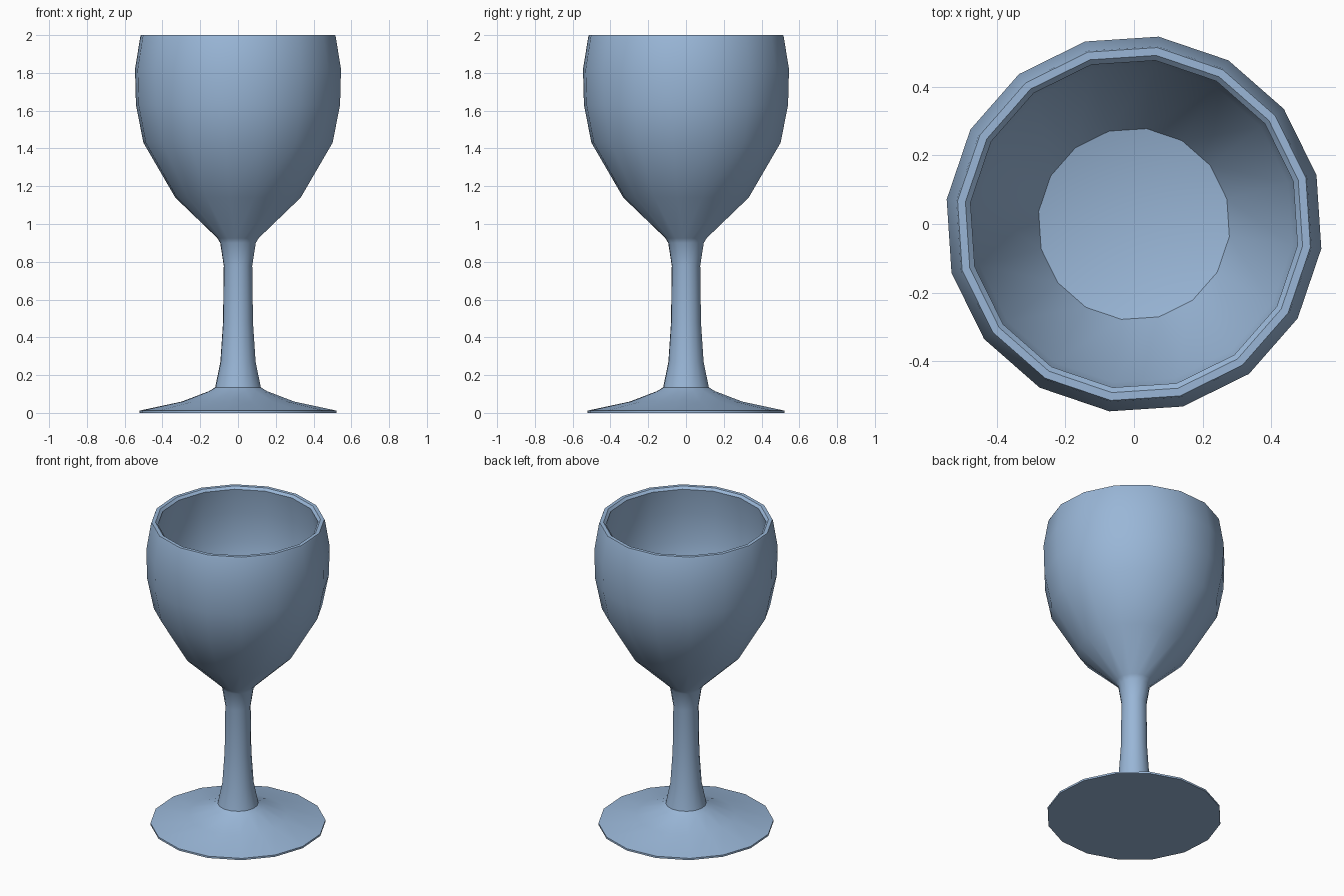
import bpy, bmesh, math

if "Cube" in bpy.data.objects:
    bpy.data.objects.remove(bpy.data.objects["Cube"], do_unlink=True)

SIDES = 16
TURN = math.radians(15)

# Pale blue glass material
glass = bpy.data.materials.new("pale_blue")
colour = (0.32, 0.47, 0.68, 1)
glass.diffuse_color = colour
glass.use_nodes = True
bsdf = glass.node_tree.nodes["Principled BSDF"]
bsdf.inputs["Base Color"].default_value = colour
bsdf.inputs["Roughness"].default_value = 0.6


def lathe(name, profile):
    """Revolve (radius, height) points; zero radius closes to a point."""
    bm = bmesh.new()
    rings = []
    for r, z in profile:
        if r == 0:
            rings.append([bm.verts.new((0, 0, z))] * SIDES)
        else:
            angles = [TURN + math.tau * i / SIDES for i in range(SIDES)]
            rings.append([bm.verts.new((r * math.cos(a), r * math.sin(a), z)) for a in angles])
    for low, high in zip(rings, rings[1:]):
        for i in range(SIDES):
            j = (i + 1) % SIDES
            corners = dict.fromkeys((low[i], low[j], high[j], high[i]))
            bm.faces.new(list(corners))
    mesh = bpy.data.meshes.new(name)
    bm.to_mesh(mesh)
    bm.free()
    mesh.materials.append(glass)
    obj = bpy.data.objects.new(name, mesh)
    bpy.context.collection.objects.link(obj)
    bpy.ops.object.select_all(action='DESELECT')
    obj.select_set(True)
    bpy.context.view_layer.objects.active = obj
    bpy.ops.object.shade_smooth_by_angle(angle=math.radians(35))
    return obj


# One continuous wall: foot, stem, outer bowl, rim, inner bowl
lathe("goblet", [
    (0, 0), (0.525, 0), (0.525, 0.012), (0.3, 0.06), (0.155, 0.115), (0.122, 0.135),
    (0.094, 0.27), (0.08, 0.48), (0.076, 0.78), (0.095, 0.9), (0.11, 0.925),
    (0.335, 1.14), (0.505, 1.43), (0.545, 1.63), (0.55, 1.82), (0.522, 1.99),
    (0.518, 2.0), (0.495, 2.0), (0.48, 1.985),
    (0.505, 1.82), (0.5, 1.63), (0.465, 1.45), (0.28, 1.14), (0, 1.07),
])
